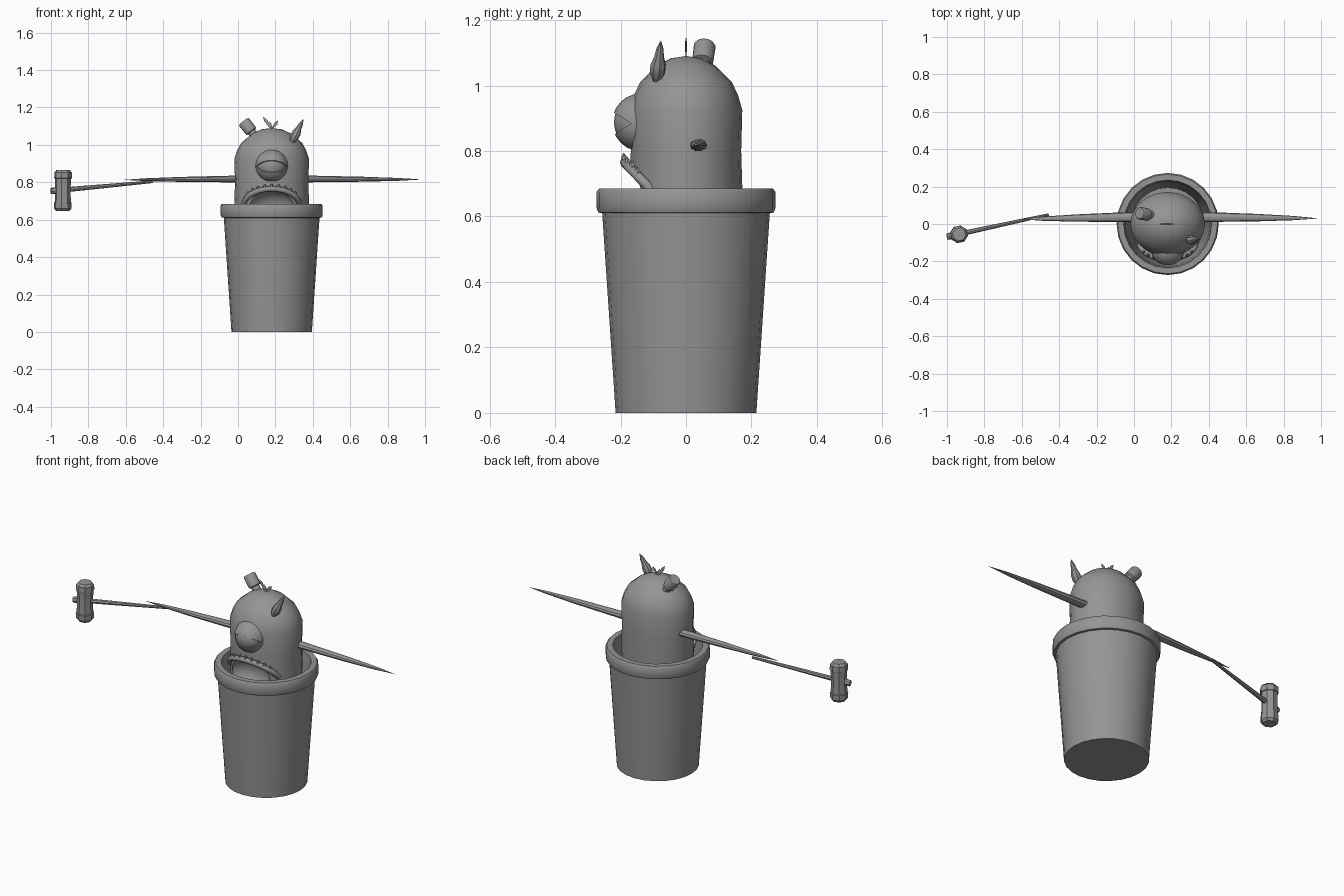
import bpy, bmesh, math
from mathutils import Vector

if "Cube" in bpy.data.objects:
    bpy.data.objects.remove(bpy.data.objects["Cube"], do_unlink=True)

GREY = (0.3, 0.3, 0.3, 1)
grey = bpy.data.materials.new("plain_grey")
grey.use_nodes = True
grey.diffuse_color = GREY
grey.node_tree.nodes["Principled BSDF"].inputs["Base Color"].default_value = GREY

CX = 0.18  # centre line of the pot and the creature


def finish(name, bm, angle=35):
    bmesh.ops.remove_doubles(bm, verts=bm.verts, dist=1e-5)
    bmesh.ops.recalc_face_normals(bm, faces=bm.faces)
    mesh = bpy.data.meshes.new(name)
    bm.to_mesh(mesh)
    bm.free()
    mesh.materials.append(grey)
    mesh.shade_smooth()
    mesh.set_sharp_from_angle(angle=math.radians(angle))
    obj = bpy.data.objects.new(name, mesh)
    bpy.context.collection.objects.link(obj)
    return obj


def loft(name, start, end, stations, sides=12, phase=0, flat=1, angle=35):
    """Rings (t, radius) along start-end; flat scales the ring's first axis."""
    start, end = Vector(start), Vector(end)
    w = (end - start).normalized()
    up = Vector((0, 1, 0)) if abs(w.z) > 0.99 else Vector((0, 0, 1))
    u = up.cross(w).normalized()
    v = w.cross(u)
    bm = bmesh.new()
    rings = []
    for t, r in stations:
        c = start.lerp(end, t)
        ring = []
        for i in range(sides):
            a = math.tau * i / sides + phase
            ring.append(bm.verts.new(c + u * r * flat * math.cos(a) + v * r * math.sin(a)))
        rings.append(ring)
    for a, b in zip(rings, rings[1:]):
        for i in range(sides):
            j = (i + 1) % sides
            bm.faces.new((a[i], a[j], b[j], b[i]))
    for ring, station in ((rings[0], stations[0]), (rings[-1], stations[-1])):
        if station[1] > 0:
            bm.faces.new(ring)
    return finish(name, bm, angle)


def ball(name, loc, size, cut=None, segments=20):
    """Ellipsoid, optionally keeping only the side of a plane its normal faces."""
    bm = bmesh.new()
    bmesh.ops.create_uvsphere(bm, u_segments=segments, v_segments=12, radius=1)
    bmesh.ops.scale(bm, vec=size, verts=bm.verts)
    bmesh.ops.translate(bm, vec=loc, verts=bm.verts)
    if cut:
        geom = bm.verts[:] + bm.edges[:] + bm.faces[:]
        bmesh.ops.bisect_plane(bm, geom=geom, plane_co=cut[0], plane_no=cut[1], clear_inner=True)
        bmesh.ops.holes_fill(bm, edges=[e for e in bm.edges if e.is_boundary])
    return finish(name, bm)


# Open pot with a chunky rim
loft("pot", (CX, 0, 0), (CX, 0, 1),
     [(0, 0.215), (0.61, 0.256), (0.612, 0.268), (0.625, 0.273), (0.675, 0.273), (0.685, 0.266),
      (0.685, 0.235), (0.62, 0.226), (0.04, 0.195)], sides=24)

# Domed body with a hollow under the mouth
body = loft("body", (CX, 0, 0), (CX, 0, 1),
            [(0.06, 0.185), (0.6, 0.195), (0.69, 0.2), (0.8, 0.196), (0.925, 0.2), (0.97, 0.185),
             (1.01, 0.163), (1.06, 0.105), (1.083, 0.055), (1.09, 0)], sides=20)
for vert in body.data.vertices:
    vert.co.y *= 0.86
hollow = ball("mouth_cutter", (CX, -0.18, 0.66), (0.135, 0.1, 0.1))
hollow.hide_render = True
mod = body.modifiers.new("mouth_hollow", "BOOLEAN")
mod.object = hollow
mod.operation = "DIFFERENCE"
mod.solver = "EXACT"
bpy.context.view_layer.objects.active = body
bpy.ops.object.modifier_apply(modifier=mod.name)
bpy.data.objects.remove(hollow, do_unlink=True)
body.data.set_sharp_from_angle(angle=math.radians(35))


# Frowning lip following the body surface
def on_lip(t):
    a = math.pi * t
    return Vector((CX - 0.15 * math.cos(a), -0.1 - 0.087 * math.sin(a), 0.675 + 0.09 * math.sin(a)))


STEPS = 14
curve = bpy.data.curves.new("lip", "CURVE")
curve.dimensions = "3D"
curve.bevel_depth = 0.015
curve.bevel_resolution = 2
curve.use_fill_caps = True
spline = curve.splines.new("POLY")
spline.points.add(STEPS)
for i, point in enumerate(spline.points):
    point.co = (*on_lip(i / STEPS), 1)
curve.materials.append(grey)
bpy.context.collection.objects.link(bpy.data.objects.new("lip", curve))

# Teeth rising from the lip
for i in range(9):
    root = on_lip(0.18 + 0.08 * i)
    loft(f"tooth_{i + 1}", root, root + Vector((0, -0.004, 0.03)),
         [(0, 0.011), (0.6, 0.009), (1, 0)], sides=6)

# Single eye with heavy lids
EYE = (CX, -0.137, 0.887)
HINGE = (CX, -0.167, 0.884)
ball("eyeball", EYE, (0.083,) * 3)
ball("upper_eyelid", EYE, (0.089,) * 3, (HINGE, (0, 0.036, 0.058)))
ball("lower_eyelid", EYE, (0.088,) * 3, (HINGE, (0, 0.037, -0.058)))

# Long pointed arms
ARM = [(0, 0.019), (0.15, 0.018), (0.5, 0.014), (0.8, 0.008), (1, 0)]
loft("left_arm", (CX + 0.17, 0.038, 0.818), (0.985, 0.03, 0.815), ARM, sides=10, flat=1.4)
loft("right_arm", (CX - 0.17, 0.038, 0.818), (-0.615, 0.026, 0.813), ARM, sides=10, flat=1.4)

# Mallet
loft("mallet_handle", (-0.457, 0.05, 0.803), (-1.0, -0.068, 0.753),
     [(0, 0.007), (0.5, 0.011), (0.94, 0.014), (0.94, 0.019), (1, 0.017)], sides=8)
loft("mallet_head", (-0.937, -0.055, 0.647), (-0.935, -0.055, 0.866),
     [(0, 0.036), (0.06, 0.047), (0.2, 0.048), (0.21, 0.044), (0.5, 0.041), (0.79, 0.044),
      (0.8, 0.048), (0.94, 0.047), (1, 0.036)], sides=8, phase=math.radians(35), angle=20)

# Horn on the left, capped stump on the right
loft("left_horn", (0.288, -0.09, 1.015), (0.35, -0.077, 1.138),
     [(0, 0.012), (0.2, 0.024), (0.4, 0.024), (0.6, 0.015), (0.8, 0.011), (1, 0)], sides=8)
loft("right_stump", (0.105, 0.045, 1.03), (0.03, 0.058, 1.125),
     [(0, 0.023), (0.42, 0.023), (0.45, 0.033), (0.95, 0.034), (1, 0.03)], sides=12)

# Thin sprouts on the crown
for name, dx, dz in (("sprout_right", -0.046, 0.066), ("sprout_left", 0.034, 0.045),
                     ("sprout_middle", -0.014, 0.04)):
    loft(name, (CX, 0, 1.083), (CX + dx, 0, 1.085 + dz),
         [(0, 0.005), (0.4, 0.007), (0.7, 0.01), (1, 0)], sides=6, flat=0.3)
